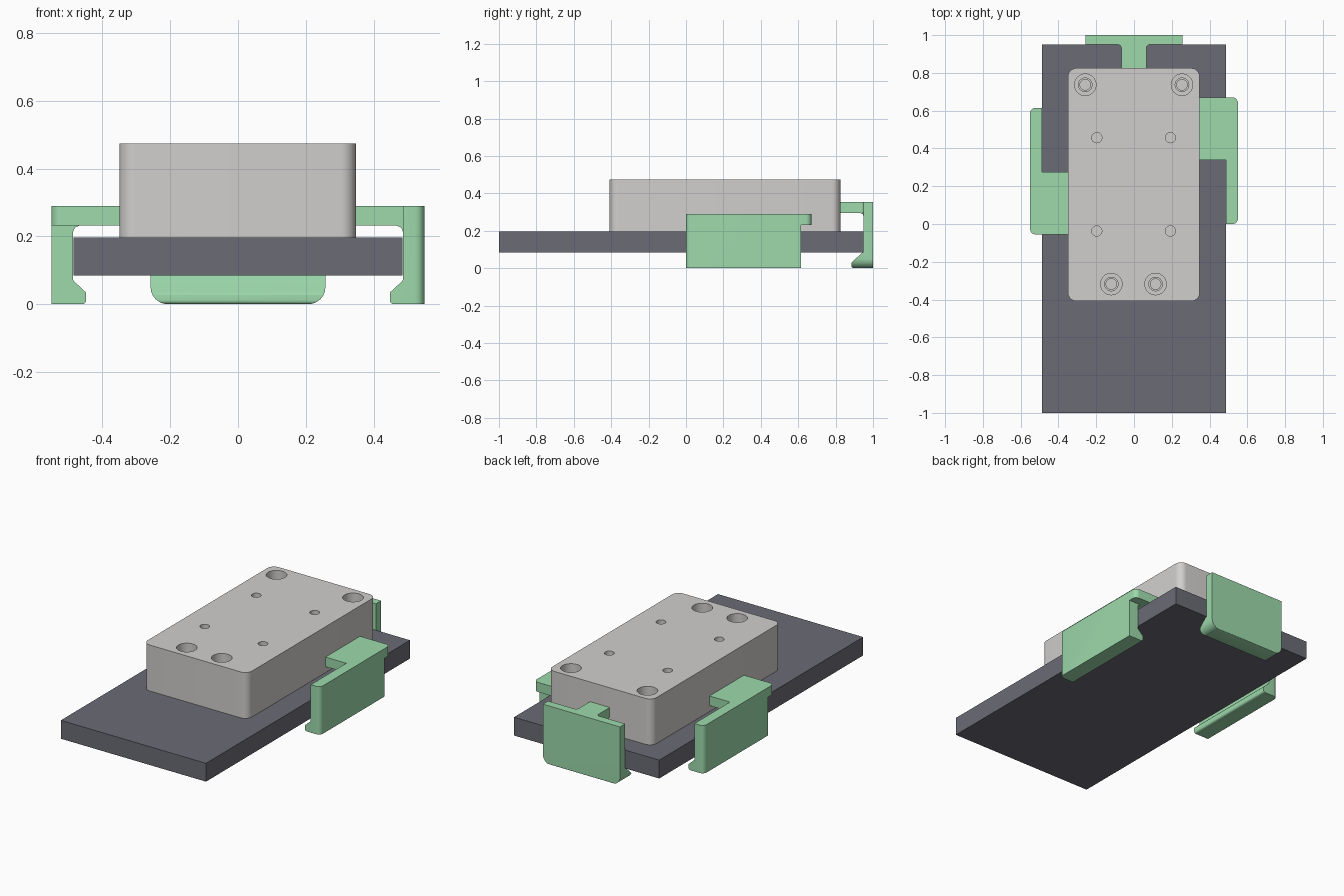
import bpy, bmesh, math
from mathutils import Vector, Matrix

if "Cube" in bpy.data.objects:
    bpy.data.objects.remove(bpy.data.objects["Cube"])


def material(name, rgb):
    m = bpy.data.materials.new(name)
    m.diffuse_color = (*rgb, 1)
    m.use_nodes = True
    m.node_tree.nodes["Principled BSDF"].inputs["Base Color"].default_value = m.diffuse_color
    return m


GREY = material("light grey", (0.64, 0.625, 0.61))
GREEN = material("soft green", (0.34, 0.70, 0.41))
DARK = material("dark slate", (0.147, 0.147, 0.18))


def rounded(points, radii, steps=6):
    """Polygon with arcs in place of corners (radius 0 keeps the corner)."""
    out, n = [], len(points)
    for i, r in enumerate(radii):
        p = Vector(points[i])
        if not r:
            out.append(tuple(p))
            continue
        a = (Vector(points[i - 1]) - p).normalized()
        b = (Vector(points[(i + 1) % n]) - p).normalized()
        half = a.angle(b) / 2
        c = p + (a + b).normalized() * (r / math.sin(half))
        s = p + a * (r / math.tan(half)) - c
        e = p + b * (r / math.tan(half)) - c
        for k in range(steps + 1):
            t = k / steps
            w = s.angle(e)
            v = (s * math.sin((1 - t) * w) + e * math.sin(t * w)) / math.sin(w)
            out.append(tuple(c + v))
    return out


def prism(name, outline, axis, lo, hi, mat=GREEN):
    """Extrude an outline along axis; outline holds the other two axes in xyz order."""
    def place(p, d):
        v = list(p)
        v.insert("xyz".index(axis), d)
        return v
    bm = bmesh.new()
    face = bm.faces.new([bm.verts.new(place(p, lo)) for p in outline])
    ext = bmesh.ops.extrude_face_region(bm, geom=[face])
    move = Vector(place((0, 0), hi - lo))
    bmesh.ops.translate(bm, vec=move, verts=[v for v in ext["geom"] if isinstance(v, bmesh.types.BMVert)])
    bmesh.ops.recalc_face_normals(bm, faces=bm.faces)
    return finish(name, bm, mat)


def finish(name, bm, mat):
    me = bpy.data.meshes.new(name)
    bm.to_mesh(me)
    bm.free()
    me.materials.append(mat)
    ob = bpy.data.objects.new(name, me)
    bpy.context.collection.objects.link(ob)
    return ob


def combine(ob, other, op):
    """Apply a boolean and discard the helper object."""
    mod = ob.modifiers.new(op, 'BOOLEAN')
    mod.operation, mod.object, mod.solver = op, other, 'EXACT'
    bpy.context.view_layer.objects.active = ob
    bpy.ops.object.modifier_apply(modifier=mod.name)
    bpy.data.objects.remove(other)


def smooth(ob):
    bpy.ops.object.select_all(action='DESELECT')
    ob.select_set(True)
    bpy.context.view_layer.objects.active = ob
    bpy.ops.object.shade_smooth_by_angle(angle=math.radians(30))


def rect(x0, y0, x1, y1):
    return [(x0, y0), (x1, y0), (x1, y1), (x0, y1)]


def hole(x, y, profile):
    """Stepped round cutter, profile = (radius, z) from the top down."""
    n = 32
    bm = bmesh.new()
    rings = [[bm.verts.new((x + r * math.cos(2 * math.pi * k / n), y + r * math.sin(2 * math.pi * k / n), z))
              for k in range(n)] for r, z in profile]
    for a, b in zip(rings, rings[1:]):
        for k in range(n):
            bm.faces.new((a[k], a[(k + 1) % n], b[(k + 1) % n], b[k]))
    bm.faces.new(rings[0])
    bm.faces.new(rings[-1])
    bmesh.ops.recalc_face_normals(bm, faces=bm.faces)
    return finish("hole_cutter", bm, GREY)


# Base plate
prism("base_plate", rect(-0.486, -1, 0.486, 0.95), 'z', 0.085, 0.196, DARK)

# Block with counterbored bolt holes and small pin holes
block = prism("block", rounded(rect(-0.35, -0.408, 0.348, 0.825), [0.045] * 4, 8), 'z', 0.196, 0.474, GREY)
bore = [(0.057, 0.5), (0.057, 0.36), (0.036, 0.36), (0.036, 0.30), (0.028, 0.30), (0.028, 0.22)]
for x, y in [(-0.258, 0.737), (0.254, 0.737), (-0.12, -0.318), (0.114, -0.318)]:
    combine(block, hole(x, y, bore), 'DIFFERENCE')
for x in (-0.197, 0.193):
    for y in (-0.037, 0.457):
        combine(block, hole(x, y, [(0.027, 0.5), (0.027, 0.30)]), 'DIFFERENCE')
smooth(block)


# Side clips: hooked wall, overhanging tab, rounded outer corners
def side_clip(name):
    wall = [(0.55, 0), (0.55, 0.26), (0.487, 0.26), (0.487, 0.07), (0.448, 0.034), (0.448, 0)]
    clip = prism(name, rounded(wall, [0, 0, 0, 0.012, 0.008, 0.012], 4), 'y', 0, 0.615)
    tab = [(0.487, 0), (0.55, 0), (0.55, 0.67), (0.347, 0.67), (0.347, 0.34), (0.487, 0.34)]
    combine(clip, prism("tab", tab, 'z', 0.232, 0.29), 'UNION')
    web = [(0.467, 0.24), (0.467, 0.232), (0.482, 0.226), (0.487, 0.212), (0.5, 0.212), (0.5, 0.24)]
    combine(clip, prism("web", web, 'y', 0.34, 0.615), 'UNION')
    trim = rounded(rect(0.2, 0, 0.55, 0.67), [0, 0.028, 0.028, 0])
    combine(clip, prism("trim", trim, 'z', -0.1, 0.5), 'INTERSECT')
    return clip


smooth(side_clip("right_clip"))
left = side_clip("left_clip")
left.data.transform(Matrix.Translation((0, 0.615, 0)) @ Matrix.Rotation(math.pi, 4, 'Z'))
smooth(left)

# Back clip: hooked plate with a central tab to the block
wall = [(1.0, 0), (1.0, 0.355), (0.95, 0.355), (0.95, 0.09), (0.884, 0.03), (0.884, 0)]
back = prism("back_clip", rounded(wall, [0.006, 0, 0, 0.012, 0.008, 0.012], 4), 'x', -0.258, 0.258)
tab = [(-0.067, 0.824), (0.065, 0.824), (0.065, 0.95), (0.258, 0.95), (0.258, 0.97),
       (-0.258, 0.97), (-0.258, 0.95), (-0.067, 0.95)]
combine(back, prism("tab", rounded(tab, [0, 0, 0.02, 0, 0, 0, 0, 0.02]), 'z', 0.295, 0.355), 'UNION')
web = [(0.93, 0.3), (0.93, 0.295), (0.945, 0.289), (0.95, 0.275), (0.96, 0.275), (0.96, 0.3)]
combine(back, prism("web", web, 'x', -0.067, 0.065), 'UNION')
trim = rounded(rect(-0.258, 0, 0.258, 0.5), [0.05, 0.05, 0, 0])
combine(back, prism("trim", trim, 'y', 0.7, 1.1), 'INTERSECT')
smooth(back)
